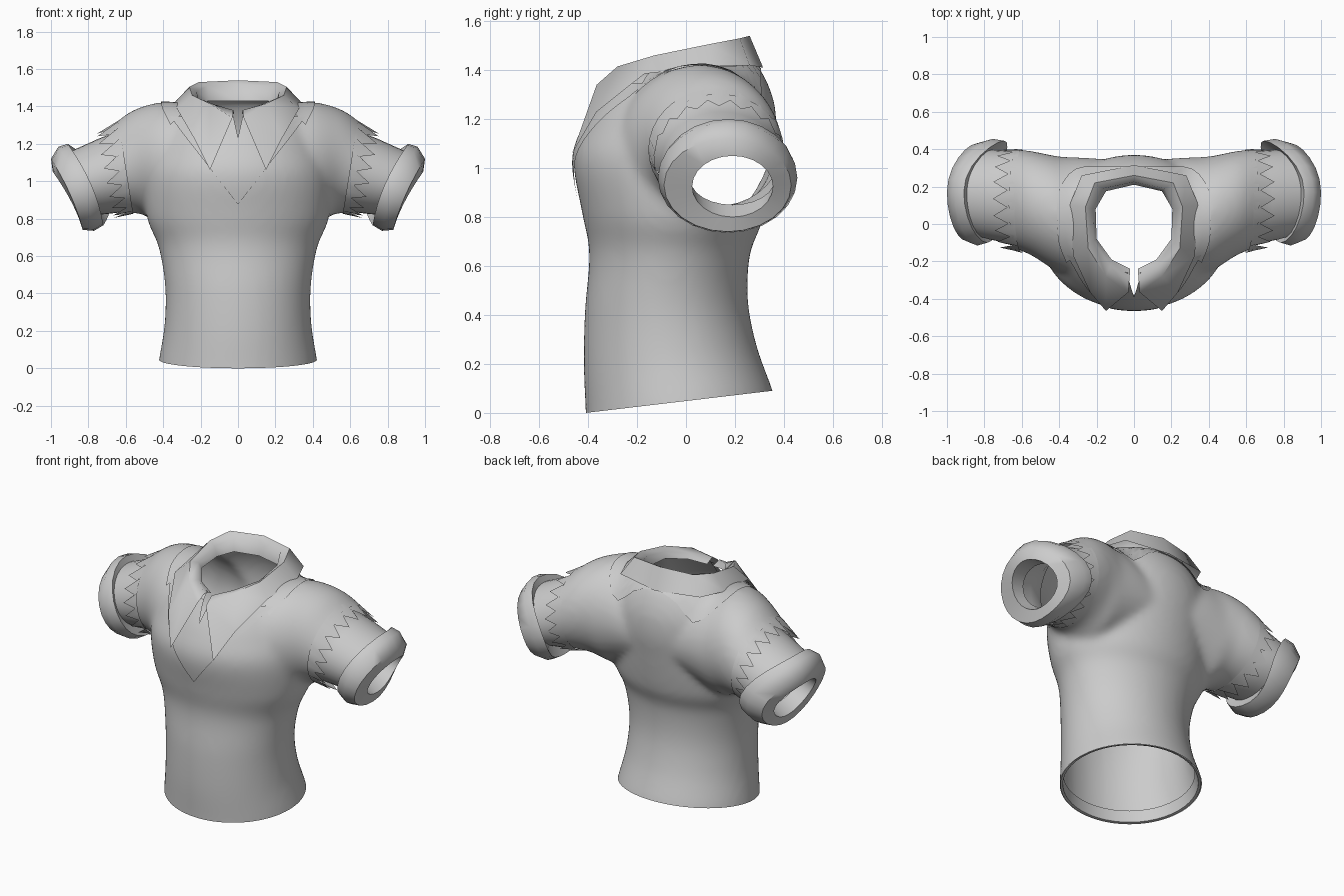
import bpy, bmesh, math
from mathutils import Vector
from mathutils.bvhtree import BVHTree

if "Cube" in bpy.data.objects:
    bpy.data.objects.remove(bpy.data.objects["Cube"])

GREY = bpy.data.materials.new("grey cloth")
GREY.diffuse_color = (0.6, 0.6, 0.6, 1)
GREY.use_nodes = True
GREY.node_tree.nodes["Principled BSDF"].inputs["Base Color"].default_value = GREY.diffuse_color


def finish(name, bm, angle=50):
    me = bpy.data.meshes.new(name)
    bm.to_mesh(me)
    bm.free()
    ob = bpy.data.objects.new(name, me)
    bpy.context.collection.objects.link(ob)
    me.materials.append(GREY)
    bpy.ops.object.select_all(action='DESELECT')
    ob.select_set(True)
    bpy.context.view_layer.objects.active = ob
    bpy.ops.object.shade_smooth_by_angle(angle=math.radians(angle))
    return ob


def dense(rows, k=5):
    # smooth curve through the station values
    out = []
    for i in range(len(rows) - 1):
        p0, p1, p2, p3 = (rows[min(max(i + j, 0), len(rows) - 1)] for j in (-1, 0, 1, 2))
        for t in (j / k for j in range(k)):
            out.append([b + .5 * t * (c - a + t * (2 * a - 5 * b + 4 * c - d + t * (3 * (b - c) + d - a)))
                        for a, b, c, d in zip(p0, p1, p2, p3)])
    return out + [list(rows[-1])]


def loft(bm, rings, closed=True, caps=False):
    rows = [[bm.verts.new(p) for p in r] for r in rings]
    n = len(rows[0])
    faces = []
    for a, b in zip(rows, rows[1:]):
        for i in range(n if closed else n - 1):
            j = (i + 1) % n
            faces.append(bm.faces.new((a[i], a[j], b[j], b[i])))
    if caps:
        faces += [bm.faces.new(rows[0]), bm.faces.new(rows[-1])]
    bmesh.ops.recalc_face_normals(bm, faces=faces)


def body_ring(zf, zb, w, yf, yb, n=48):
    yc, d = (yf + yb) / 2, (yb - yf) / 2
    out = []
    for i in range(n):
        t = 2 * math.pi * i / n
        s = math.sin(t)
        out.append((w * math.cos(t), yc + d * s, (zf + zb) / 2 + (zb - zf) / 2 * s))
    return out


def arm_ring(side, xt, zt, xb, zb, yf, yb, bow=0.0, n=36, grow=0.0, tooth=0.0):
    # ring through a top point and a bottom point, bent towards the body mostly at the back
    out = []
    for i in range(n):
        t = 2 * math.pi * i / n
        c, s = math.cos(t), math.sin(t)
        x = (xt + xb) / 2 + (xt - xb) / 2 * s - bow * c * c * (1 if c > 0 else .25) + tooth * (i % 2)
        z = (zt + zb) / 2 + ((zt - zb) / 2 + grow) * s - 0.35 * tooth * (i % 2)
        out.append((side * x, (yf + yb) / 2 + ((yb - yf) / 2 + grow) * c, z))
    return out


# torso and shoulders, fused into one cloth surface
TORSO = [(-.07, .02, .43, -.41, .37), (0, .09, .423, -.41, .355), (.2, .27, .393, -.418, .29),
         (.42, .46, .39, -.413, .253), (.65, .65, .425, -.395, .262), (.82, .78, .485, -.425, .31),
         (1.03, 1.0, .5, -.46, .35), (1.17, 1.15, .47, -.415, .37), (1.28, 1.29, .42, -.35, .355),
         (1.375, 1.42, .33, -.27, .29), (1.38, 1.435, .2, -.22, .21)]
SHOULDER = [(.1, 1.33, .12, .85, -.3, .345), (.25, 1.4, .28, .8, -.3, .355), (.37, 1.42, .4, .77, -.265, .36),
            (.45, 1.417, .47, .80, -.225, .372), (.57, 1.375, .52, .825, -.17, .39),
            (.68, 1.295, .6, .83, -.13, .4), (.78, 1.24, .68, .81, -.11, .4)]
bm = bmesh.new()
loft(bm, [body_ring(*r) for r in dense(TORSO)], caps=True)
for s in (1, -1):
    loft(bm, [arm_ring(s, *r) for r in dense(SHOULDER)], caps=True)
shirt = finish("shirt_body", bm)
rm = shirt.modifiers.new("fuse", 'REMESH')
rm.mode, rm.voxel_size = 'VOXEL', 0.02
sm = shirt.modifiers.new("soften", 'SMOOTH')
sm.factor, sm.iterations = 0.5, 10
for m in ("fuse", "soften"):
    bpy.ops.object.modifier_apply(modifier=m)

bm = bmesh.new()
bm.from_mesh(shirt.data)
bvh = BVHTree.FromBMesh(bm)


def cut(test, co, no):
    vs = [v for v in bm.verts if test(v.co)]
    es = [e for e in bm.edges if all(test(v.co) for v in e.verts)]
    fs = [f for f in bm.faces if all(test(v.co) for v in f.verts)]
    bmesh.ops.bisect_plane(bm, geom=vs + es + fs, plane_co=co, plane_no=no, clear_outer=True)


# open the hem, the arm holes, the neck and the front slit
cut(lambda p: p.z < .3, (0, -.41, 0), (0, .09, -.76))
for s in (1, -1):
    cut(lambda p: p.z > .76 and p.x * s > .5, (s * .67, 0, 1.3), (s * .47, 0, -.1))


def opening(p):
    neck = (p.x / .235) ** 2 + ((p.y + .01) / .255) ** 2 < 1 and p.z > 1.3
    return neck or (abs(p.x) < .035 and p.z > 1.24 and p.y < -.1)


bmesh.ops.delete(bm, geom=[f for f in bm.faces if opening(f.calc_center_median())], context='FACES')
bm.to_mesh(shirt.data)
bm.free()
bpy.ops.object.shade_smooth_by_angle(angle=math.radians(60))

# lining folded inside the hem
bm = bmesh.new()
loft(bm, [body_ring(.002, .092, .418, -.407, .347), body_ring(.004, .094, .403, -.393, .333),
          body_ring(.08, .16, .392, -.395, .305)])
finish("hem_lining", bm)


def on_cloth(start, direction, lift=.008):
    hit, no, _, _ = bvh.ray_cast(Vector(start), Vector(direction))
    if hit is None:
        hit, no, _, _ = bvh.find_nearest(Vector(start) + Vector(direction) * 1.6)
    return hit + no * lift


# V-shaped front panel lying on the chest, with a slit at the throat
bm = bmesh.new()
for s in (1, -1):
    rows = []
    for i in range(17):
        z = .88 + .46 * i / 16
        w, slit = .42 * (z - .88) / .54 + .002, max(0, (z - 1.23) * .22)
        rows.append([on_cloth((s * (slit + (w - slit) * k / 8), -2, z), (0, 1, 0)) for k in range(9)])
    loft(bm, rows, closed=False)
bmesh.ops.remove_doubles(bm, verts=bm.verts[:], dist=.0005)
finish("front_panel", bm)

# band lying on the shoulders around the neck
BAND = [(.36, -.2), (.4, -.1), (.41, .02), (.4, .18), (.31, .29), (.15, .3), (0, .3)]
outline = dense(BAND, 3)
outline += [(-x, y) for x, y in outline[-2::-1]]
bm = bmesh.new()
loft(bm, [[on_cloth((x * f, y * f, 3), (0, 0, -1)) for x, y in outline] for f in (1, .9, .8, .72)], closed=False)
finish("neck_band", bm)

# turned-down collar: inner edge, fold and outer edge from the throat to the nape
COLLAR = [((.02, -.24, 1.36), (.025, -.3, 1.38), (.03, -.365, 1.34), (.15, -.465, 1.06)),
          ((.12, -.19, 1.385), (.125, -.22, 1.41), (.15, -.28, 1.415), (.235, -.365, 1.23)),
          ((.2, -.08, 1.41), (.215, -.09, 1.445), (.245, -.13, 1.46), (.325, -.17, 1.385)),
          ((.205, .08, 1.42), (.22, .08, 1.48), (.26, .09, 1.505), (.345, .1, 1.415)),
          ((.15, .175, 1.43), (.165, .19, 1.51), (.21, .22, 1.53), (.28, .26, 1.42)),
          ((0, .21, 1.43), (0, .225, 1.52), (0, .26, 1.54), (0, .315, 1.41))]
bm = bmesh.new()
left = [[(-x, y, z) for x, y, z in r] for r in COLLAR[-2::-1]]
loft(bm, COLLAR + left, closed=False)
finish("collar", bm, 60)

# sleeves, jagged shoulder edges and rolled cuffs
SLEEVE = [(.61, 1.315, .54, .845, -.14, .39, 0), (.66, 1.26, .57, .845, -.115, .385, 0),
          (.74, 1.23, .62, .835, -.1, .39, .01),
          (.84, 1.185, .7, .825, -.085, .395, .03), (.92, 1.15, .77, .82, -.065, .395, .05)]
CUFF = [(.885, 1.14, .75, .83, -.06, .39, .05), (.91, 1.2, .72, .765, -.1, .445, .12),
        (.96, 1.185, .77, .735, -.115, .455, .11), (1.0, 1.12, .83, .74, -.09, .43, .07),
        (.99, 1.05, .85, .8, .025, .355, .04), (.9, 1.05, .77, .85, .02, .36, .03)]
for s, side in ((1, "right"), (-1, "left")):
    bm = bmesh.new()
    loft(bm, [arm_ring(s, *r) for r in SLEEVE])
    finish(side + "_sleeve", bm)
    bm = bmesh.new()
    loft(bm, [arm_ring(s, .64, 1.32, .56, .83, -.15, .395, grow=.004),
              arm_ring(s, .68, 1.28, .59, .83, -.13, .4, tooth=.075)])
    finish(side + "_jagged_edge", bm)
    bm = bmesh.new()
    loft(bm, [arm_ring(s, *r, n=24) for r in CUFF])
    finish(side + "_cuff", bm)
